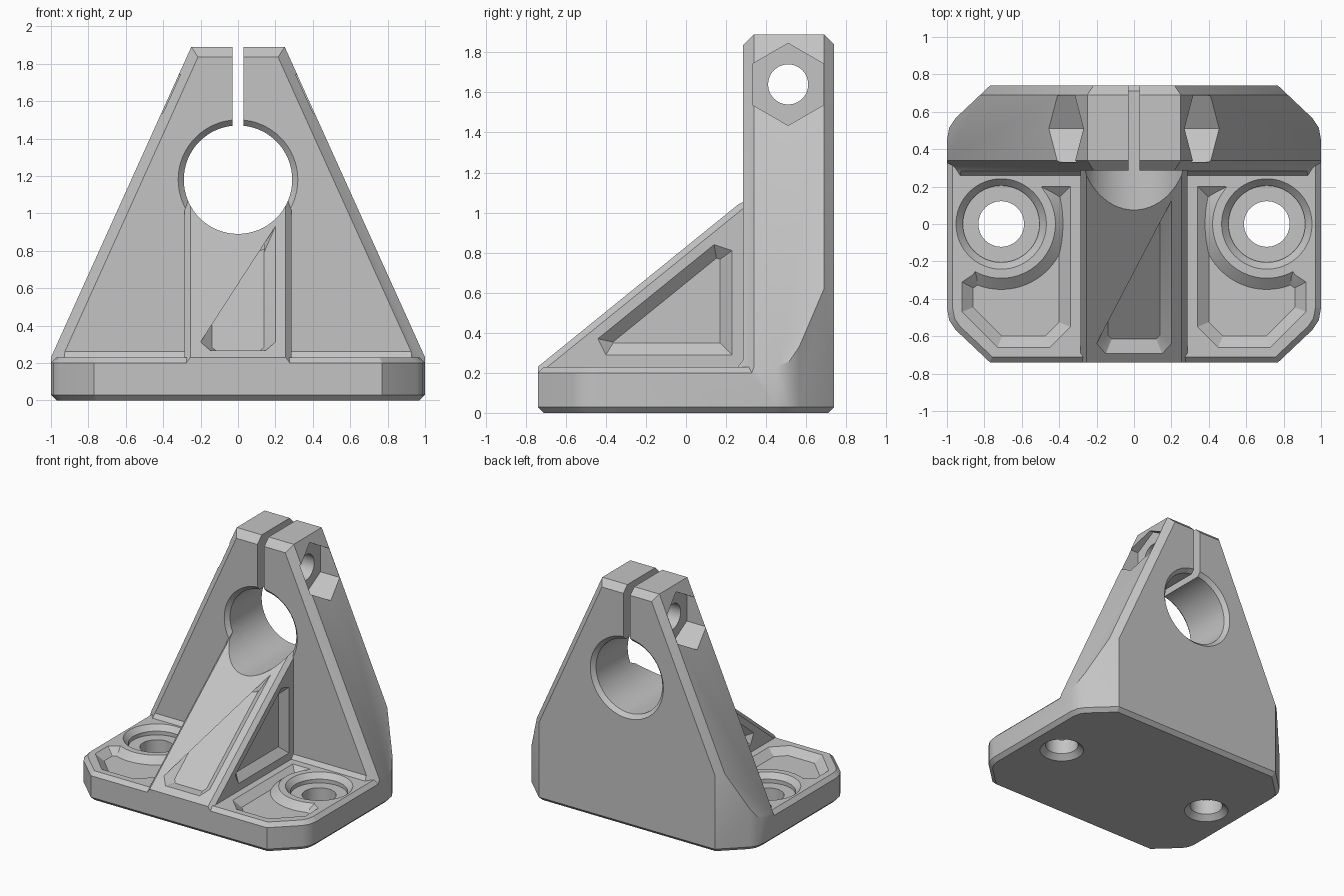
import bpy, bmesh, math
from mathutils import Vector

cube = bpy.data.objects.get("Cube")
if cube:
    bpy.data.objects.remove(cube, do_unlink=True)

grey = bpy.data.materials.new("plain_grey")
grey.use_nodes = True
grey.diffuse_color = (0.55, 0.55, 0.55, 1)
grey.node_tree.nodes["Principled BSDF"].inputs["Base Color"].default_value = (0.55, 0.55, 0.55, 1)


def loft(name, rings):
    """Closed solid through rings of equal point count."""
    bm = bmesh.new()
    loops = [[bm.verts.new(p) for p in ring] for ring in rings]
    n = len(loops[0])
    for a, b in zip(loops, loops[1:]):
        for i in range(n):
            j = (i + 1) % n
            bm.faces.new((a[i], a[j], b[j], b[i]))
    bm.faces.new(loops[0])
    bm.faces.new(loops[-1])
    bmesh.ops.recalc_face_normals(bm, faces=bm.faces)
    mesh = bpy.data.meshes.new(name)
    bm.to_mesh(mesh)
    bm.free()
    mesh.materials.append(grey)
    obj = bpy.data.objects.new(name, mesh)
    bpy.context.collection.objects.link(obj)
    return obj


def combine(target, other, operation):
    """Apply a boolean and discard the second solid."""
    mod = target.modifiers.new(operation.lower(), 'BOOLEAN')
    mod.operation, mod.solver, mod.object = operation, 'EXACT', other
    bpy.context.view_layer.objects.active = target
    bpy.ops.object.modifier_apply(modifier=mod.name)
    bpy.data.objects.remove(other, do_unlink=True)


def inset(poly, d):
    """Offset a counter-clockwise polygon inward by d."""
    pts, out = [Vector(p) for p in poly], []
    for i, p in enumerate(pts):
        e1 = (p - pts[i - 1]).normalized()
        e2 = (pts[(i + 1) % len(pts)] - p).normalized()
        n1, n2 = Vector((-e1.y, e1.x)), Vector((-e2.y, e2.x))
        out.append(p + (n1 + n2) * d / (1 + n1.dot(n2)))
    return out


def turned(name, axis, centre, profile, sides=64):
    """Solid of (position, radius) steps along an axis."""
    def place(h, r, i):
        a = math.tau * i / sides
        u, v = r * math.sin(a), r * math.cos(a)
        p = {'X': (h, u, v), 'Y': (u, h, v), 'Z': (u, v, h)}[axis]
        return Vector(p) + Vector(centre)
    return loft(name, [[place(h, r, i) for i in range(sides)] for h, r in profile])


def pocket(name, poly, place, depth, slope):
    """Tapered recess cutter; place maps (u, v, height)."""
    lip = 0.02
    return loft(name, [
        [place(*p, lip) for p in inset(poly, -lip * slope / depth)],
        [place(*p, -depth) for p in inset(poly, slope)]])


def layer(poly, z):
    return [(p[0], p[1], z) for p in poly]


# Footprint with cut, slightly rounded corners
corner = [(0.77, 0.74), (0.955, 0.565), (0.988, 0.515), (1.0, 0.45)]
outline = [(x, -y) for x, y in corner] + corner[::-1]
outline += [(-x, -y) for x, y in outline]
envelope = loft("envelope", [layer(inset(outline, 0.03), 0), layer(outline, 0.03), layer(outline, 2.1)])

# Base slab with chamfered top edge
body = loft("shaft_support", [layer(inset(outline, -0.3), -0.1), layer(inset(outline, 0.03), 0.23)])


# Tapered upright with chamfered front and back
def upright_ring(y, d):
    def half(z):
        return 1 + (0.23 - z) * 0.452 - 1.097 * d
    top, low = 1.89 - d, -0.1
    return [(-half(low), y, low), (half(low), y, low), (half(top), y, top), (-half(top), y, top)]


upright = loft("upright", [upright_ring(y, d) for y, d in
                           ((0.285, 0.055), (0.34, 0), (0.69, 0), (0.80, 0.11))])
bore_axis = (0, 0, 1.18)
combine(upright, turned("bore_front_chamfer", 'Y', bore_axis, [(0.255, 0.35), (0.315, 0.29), (0.4, 0.29)]),
        'DIFFERENCE')
combine(body, upright, 'UNION')

# Small sloped skirt where the upright meets the base
skirt = loft("upright_skirt", [[(s * 0.925, 0.284, 0.262), (s * 0.93, 0.255, 0.225),
                                (s * 0.93, 0.255, 0.15), (s * 0.99, 0.35, 0.15),
                                (s * 0.99, 0.35, 0.225)] for s in (-1, 1)])
combine(body, skirt, 'UNION')


# Sloping front rib with chamfered edges
def rib_ring(x, drop):
    front, back, pitch = -0.80, 0.36, 0.81
    z0 = 0.23 + (front + 0.74) * pitch - drop
    return [(x, front, -0.05), (x, back, -0.05), (x, back, z0 + (back - front) * pitch), (x, front, z0)]


rib = loft("front_rib", [rib_ring(x, d) for x, d in
                         ((-0.285, 0.04), (-0.255, 0), (0.255, 0), (0.285, 0.04))])
combine(body, rib, 'UNION')
combine(body, envelope, 'INTERSECT')

# Recess on the rib's sloping face, ending in an arc around the bore
rise = math.atan(0.81)
along = Vector((0, math.cos(rise), math.sin(rise)))
normal = Vector((0, -math.sin(rise), math.cos(rise)))
start = Vector((0, -0.74, 0.23))
arc = []
for i in range(13):
    x = 0.2 - 0.4 * i / 12
    arc.append((x, (0.95 - math.sqrt(0.32 ** 2 - x * x)) / along.z))
recess = [(-0.2, 0.13), (-0.15, 0.06), (0.15, 0.06), (0.2, 0.13)] + arc
combine(body, pocket("rib_recess", recess,
                     lambda u, v, h: start + Vector((u, 0, 0)) + along * v + normal * h, 0.05, 0.06),
        'DIFFERENCE')

# Shaft bore and clamping slot
combine(body, turned("shaft_bore", 'Y', bore_axis, [(-1, 0.29), (0.71, 0.29), (0.77, 0.35)]), 'DIFFERENCE')
slot = [(-0.03, 0), (0.03, 0), (0.03, 1), (-0.03, 1)]
combine(body, loft("clamp_slot", [layer(slot, 1.3), layer(slot, 2)]), 'DIFFERENCE')

# Clamp bolt hole
bolt_axis = (0, 0.51, 1.64)
combine(body, turned("bolt_hole", 'X', bolt_axis, [(-1, 0.1), (1, 0.1)], 48), 'DIFFERENCE')

floor_outline = [(-0.92, -0.31), (-0.92, -0.47), (-0.73, -0.66), (-0.45, -0.66), (-0.34, -0.55),
                 (-0.34, 0.2), (-0.49, 0.2), (-0.71, -0.05), (-0.86, -0.27)]
web_outline = [(-0.4, 0.29), (0.23, 0.29), (0.23, 0.81), (0.14, 0.84), (-0.44, 0.37)]
for s in (-1, 1):
    # Hexagonal nut pocket
    combine(body, turned("nut_pocket", 'X', bolt_axis, [(s * 0.24, 0.205), (s * 0.8, 0.205)], 6), 'DIFFERENCE')
    # Triangular pocket in the rib side
    combine(body, pocket("web_pocket", web_outline,
                         lambda u, v, h: (s * (0.285 + h), u, v), 0.05, 0.06), 'DIFFERENCE')
    # Base pocket that wraps around the screw boss
    hole = (s * 0.71, 0, 0)
    cut = pocket("base_pocket", floor_outline, lambda u, v, h: (-s * u, v, 0.23 + h), 0.05, 0.06)
    combine(cut, turned("screw_boss", 'Z', hole, [(0.15, 0.386), (0.27, 0.242)]), 'DIFFERENCE')
    combine(body, cut, 'DIFFERENCE')
    # Counterbored screw hole
    combine(body, turned("screw_hole", 'Z', hole,
                         [(0.25, 0.26), (0.19, 0.205), (0.16, 0.205), (0.16, 0.122),
                          (0.04, 0.122), (-0.02, 0.185)]), 'DIFFERENCE')

bpy.ops.object.select_all(action='DESELECT')
body.select_set(True)
bpy.context.view_layer.objects.active = body
bpy.ops.object.shade_smooth_by_angle(angle=math.radians(25))
